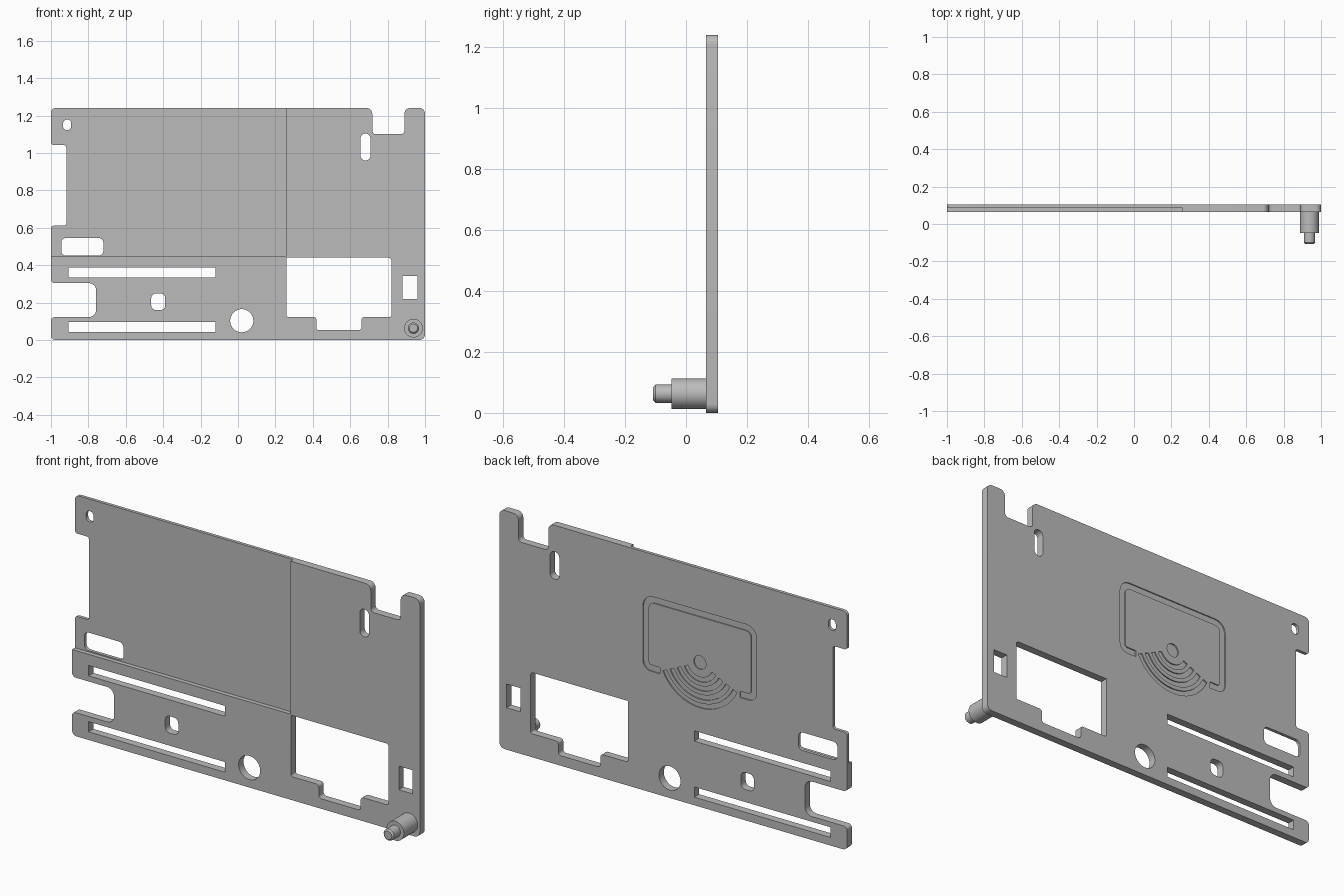
import bpy
import bmesh
from math import sin, cos, pi, radians
from mathutils import Vector

cube = bpy.data.objects.get("Cube")
if cube:
    bpy.data.objects.remove(cube, do_unlink=True)

grey = bpy.data.materials.new("plain grey")
grey.use_nodes = True
grey.diffuse_color = (0.5, 0.5, 0.5, 1)
grey.node_tree.nodes["Principled BSDF"].inputs["Base Color"].default_value = (0.5, 0.5, 0.5, 1)

FRONT, BACK = 0.065, 0.105
STEP = 0.088          # front of the thinned panel
ENGRAVE = 0.099       # floor of the engraved emblem


def rounded(corners, steps=6):
    """Outline from (x, z, radius) right-angled corners."""
    out = []
    for i, (x, z, r) in enumerate(corners):
        p = Vector((x, z))
        if r == 0:
            out.append(p)
            continue
        u = (Vector(corners[i - 1][:2]) - p).normalized()
        v = (Vector(corners[(i + 1) % len(corners)][:2]) - p).normalized()
        c = p + r * (u + v)
        for k in range(steps + 1):
            t = pi / 2 * k / steps
            out.append(c - r * (v * cos(t) + u * sin(t)))
    return out


def rect(x0, x1, z0, z1, r=0):
    return rounded([(x0, z0, r), (x1, z0, r), (x1, z1, r), (x0, z1, r)])


def arc(cx, cz, r, a0, a1, n):
    return [Vector((cx + r * cos(a0 + (a1 - a0) * k / n),
                    cz + r * sin(a0 + (a1 - a0) * k / n))) for k in range(n + 1)]


def disc(cx, cz, r, n=40):
    return arc(cx, cz, r, 0, 2 * pi, n)[:-1]


def prisms(name, outlines, y0, y1):
    """One object holding an extruded solid for each outline."""
    bm = bmesh.new()
    for pts in outlines:
        face = bm.faces.new([bm.verts.new((p.x, y0, p.y)) for p in pts])
        ext = bmesh.ops.extrude_face_region(bm, geom=[face], use_keep_orig=True)
        moved = [g for g in ext["geom"] if isinstance(g, bmesh.types.BMVert)]
        bmesh.ops.translate(bm, verts=moved, vec=(0, y1 - y0, 0))
    bmesh.ops.recalc_face_normals(bm, faces=bm.faces[:])
    return make(name, bm)


def make(name, bm):
    mesh = bpy.data.meshes.new(name)
    bm.to_mesh(mesh)
    bm.free()
    mesh.materials.append(grey)
    obj = bpy.data.objects.new(name, mesh)
    bpy.context.scene.collection.objects.link(obj)
    return obj


def cut(target, cutter):
    mod = target.modifiers.new("cut", "BOOLEAN")
    mod.operation, mod.solver, mod.object = "DIFFERENCE", "EXACT", cutter
    graph = bpy.context.evaluated_depsgraph_get()
    mesh = bpy.data.meshes.new_from_object(target.evaluated_get(graph))
    target.modifiers.clear()
    target.data = mesh
    bpy.data.objects.remove(cutter, do_unlink=True)


def smooth(obj):
    bpy.ops.object.select_all(action="DESELECT")
    obj.select_set(True)
    bpy.context.view_layer.objects.active = obj
    bpy.ops.object.shade_smooth_by_angle(angle=radians(30))


# Plate with its edge notches
plate = prisms("plate", [rounded([
    (-1, 0, .025), (1, 0, .03), (1, 1.24, .03), (.89, 1.24, .03),
    (.89, 1.1, .02), (.718, 1.1, .02), (.718, 1.24, .03), (-1, 1.24, .025),
    (-1, 1.042, .015), (-.918, 1.042, .015), (-.918, .611, .015), (-1, .611, .015),
    (-1, .304, .02), (-.758, .304, .04), (-.758, .122, .04), (-1, .122, .02),
])], FRONT, BACK)

# Through holes
window = rounded([
    (.26, .122, .01), (.419, .122, .015), (.419, .052, .015), (.66, .052, .015),
    (.66, .122, .015), (.82, .122, .01), (.82, .44, .015), (.26, .44, 0),
])
holes = [
    window,
    rect(.655, .708, .96, 1.103, .025),
    rect(-.935, -.892, 1.122, 1.178, .02),
    rect(-.945, -.72, .451, .545, .025),
    rect(-.905, -.121, .333, .387),
    rect(-.905, -.121, .042, .095),
    rect(-.464, -.389, .16, .248, .025),
    rect(.879, .959, .218, .341),
    disc(.02, .103, .062),
]
cut(plate, prisms("hole_cutter", holes, FRONT - .1, BACK + .1))

# Thinned panel on the front
cut(plate, prisms("step_cutter", [rect(-1.1, .257, .445, 1.4)], FRONT - .1, STEP))

# Engraved emblem on the back: open frame, dot and fanned arcs
EX, EZ = -.153, .75
half = [(.23, .63, 0), (.327, .63, .045), (.327, 1.02, .06)]
inner = [(.294, .987, .03), (.294, .663, .015), (.23, .663, 0)]
flip = lambda pts: [(-x, z, r) for x, z, r in reversed(pts)]
frame = [(EX + x, z, r) for x, z, r in half + flip(half) + flip(inner) + inner]
grooves = [rounded(frame), disc(EX, EZ, .035, 28)]
for k in range(4):
    r = .075 + .045 * k
    a0, a1 = radians(-155), radians(-25)
    grooves.append(arc(EX, EZ, r, a0, a1, 24) + arc(EX, EZ, r + .025, a1, a0, 24))
cut(plate, prisms("emblem_cutter", grooves, ENGRAVE, BACK + .1))
smooth(plate)

# Stepped pin, turned around the y axis
profile = [(.05, FRONT + .005), (.05, -.048), (.03, -.048), (.03, -.1), (.022, -.108)]
bm = bmesh.new()
rings = [[bm.verts.new((.938 + p.x, y, .063 + p.y)) for p in disc(0, 0, r)]
         for r, y in profile]
for a, b in zip(rings, rings[1:]):
    for i in range(len(a)):
        bm.faces.new((a[i - 1], a[i], b[i], b[i - 1]))
bm.faces.new(rings[0])
bm.faces.new(rings[-1])
bmesh.ops.recalc_face_normals(bm, faces=bm.faces[:])
smooth(make("stepped_pin", bm))
